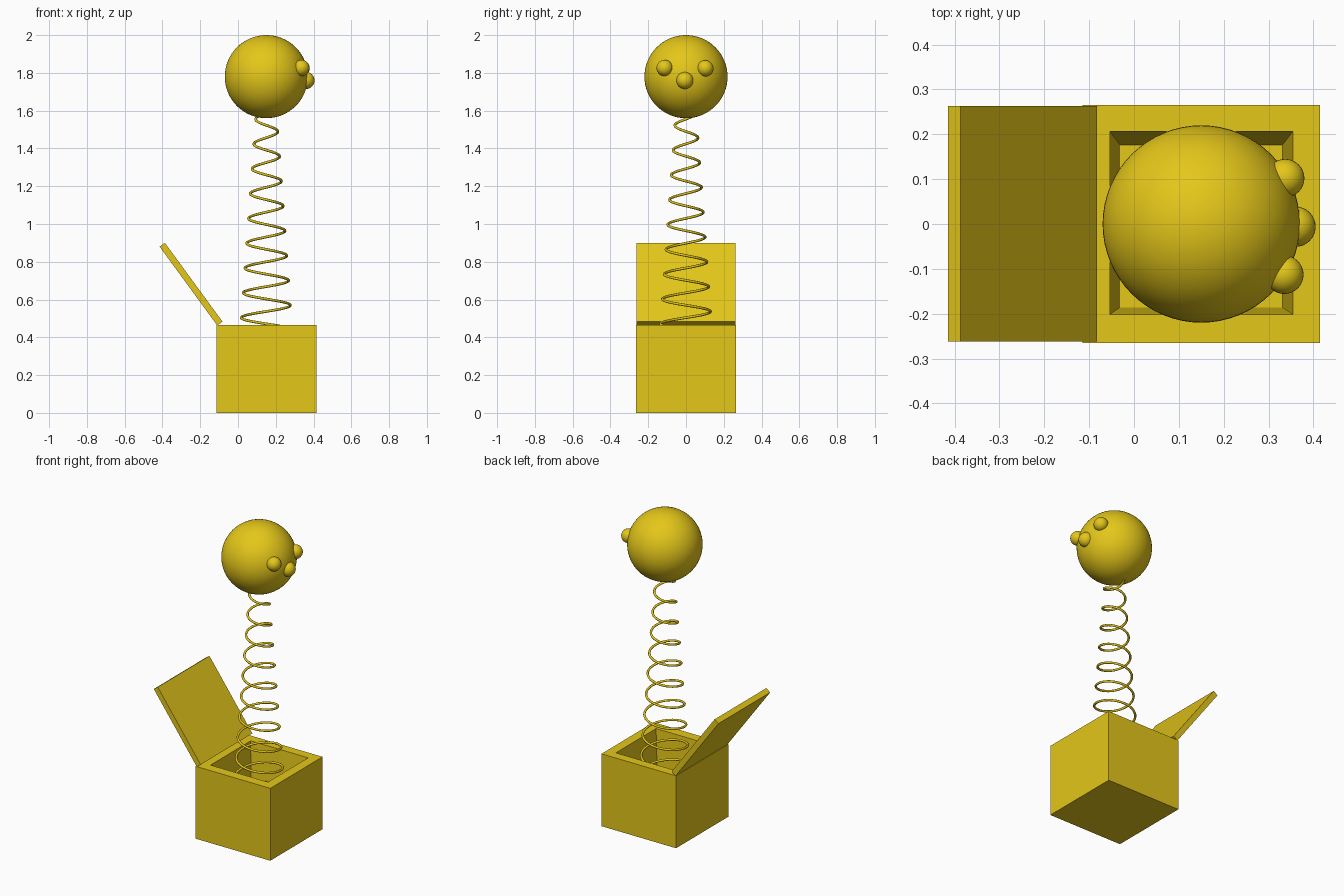
import bpy, bmesh, math
from mathutils import Vector

if "Cube" in bpy.data.objects:
    bpy.data.objects.remove(bpy.data.objects["Cube"])

gold = bpy.data.materials.new("gold")
gold.diffuse_color = (0.78, 0.57, 0.01, 1)
gold.use_nodes = True
gold.node_tree.nodes["Principled BSDF"].inputs["Base Color"].default_value = gold.diffuse_color


def mesh_object(name, bm):
    bmesh.ops.recalc_face_normals(bm, faces=bm.faces)
    me = bpy.data.meshes.new(name)
    bm.to_mesh(me)
    bm.free()
    ob = bpy.data.objects.new(name, me)
    bpy.context.collection.objects.link(ob)
    me.materials.append(gold)
    return ob


def ball(name, pos, r, seg):
    bm = bmesh.new()
    bmesh.ops.create_uvsphere(bm, u_segments=seg, v_segments=seg // 2, radius=r)
    for f in bm.faces:
        f.smooth = True
    ob = mesh_object(name, bm)
    ob.location = pos
    return ob


# Open box: outside bottom, outside rim, inside rim, tapered inside floor
# each ring: centre y, half size, z
bm = bmesh.new()
rings = []
for cy, h, z in [(0, 0.265, 0), (0, 0.265, 0.465), (0.002, 0.204, 0.465), (-0.005, 0.181, 0.05)]:
    rings.append([bm.verts.new((0.15 + sx * h, cy + sy * h, z))
                  for sx, sy in ((-1, -1), (1, -1), (1, 1), (-1, 1))])
for a, b in zip(rings, rings[1:]):
    for i in range(4):
        j = (i + 1) % 4
        bm.faces.new((a[i], a[j], b[j], b[i]))
bm.faces.new(rings[0])
bm.faces.new(rings[-1])
mesh_object("box", bm)

# Lid: a tilted slab leaning back from the left rim
bm = bmesh.new()
profile = [(-0.415, 0.88), (-0.387, 0.90), (-0.082, 0.483), (-0.11, 0.463)]
face = bm.faces.new([bm.verts.new((x, -0.262, z)) for x, z in profile])
ext = bmesh.ops.extrude_face_region(bm, geom=[face])
bmesh.ops.translate(bm, vec=(0, 0.525, 0),
                    verts=[v for v in ext["geom"] if isinstance(v, bmesh.types.BMVert)])
mesh_object("lid", bm)

# Spring: tapered helix swept with a thin round wire, from box floor into head
z0, z1, pitch, wire = 0.06, 1.585, 0.1314, 0.007
steps, sides = 420, 8


def helix(t):
    z = z0 + (z1 - z0) * t
    a = -2 * math.pi * (z - 0.57) / pitch
    r = 0.128 - 0.0725 * (z - 0.57)
    return Vector((0.15 + r * math.cos(a), r * math.sin(a), z)), a


bm = bmesh.new()
loops = []
for i in range(steps + 1):
    p, a = helix(i / steps)
    out = Vector((math.cos(a), math.sin(a), 0))
    tangent = (helix((i + 0.5) / steps)[0] - helix((i - 0.5) / steps)[0]).normalized()
    up = tangent.cross(out).normalized()
    loops.append([bm.verts.new(p + wire * (math.cos(k * math.tau / sides) * out
                                           + math.sin(k * math.tau / sides) * up))
                  for k in range(sides)])
for a, b in zip(loops, loops[1:]):
    for k in range(sides):
        j = (k + 1) % sides
        bm.faces.new((a[k], a[j], b[j], b[k])).smooth = True
bm.faces.new(loops[0])
bm.faces.new(loops[-1])
mesh_object("spring", bm)

# Head with eyes and nose, facing +x
ball("head", (0.15, 0, 1.78), 0.22, 64)
ball("eye_left", (0.337, 0.102, 1.824), 0.043, 32)
ball("eye_right", (0.335, -0.113, 1.826), 0.043, 32)
ball("nose", (0.36, -0.006, 1.76), 0.045, 32)
